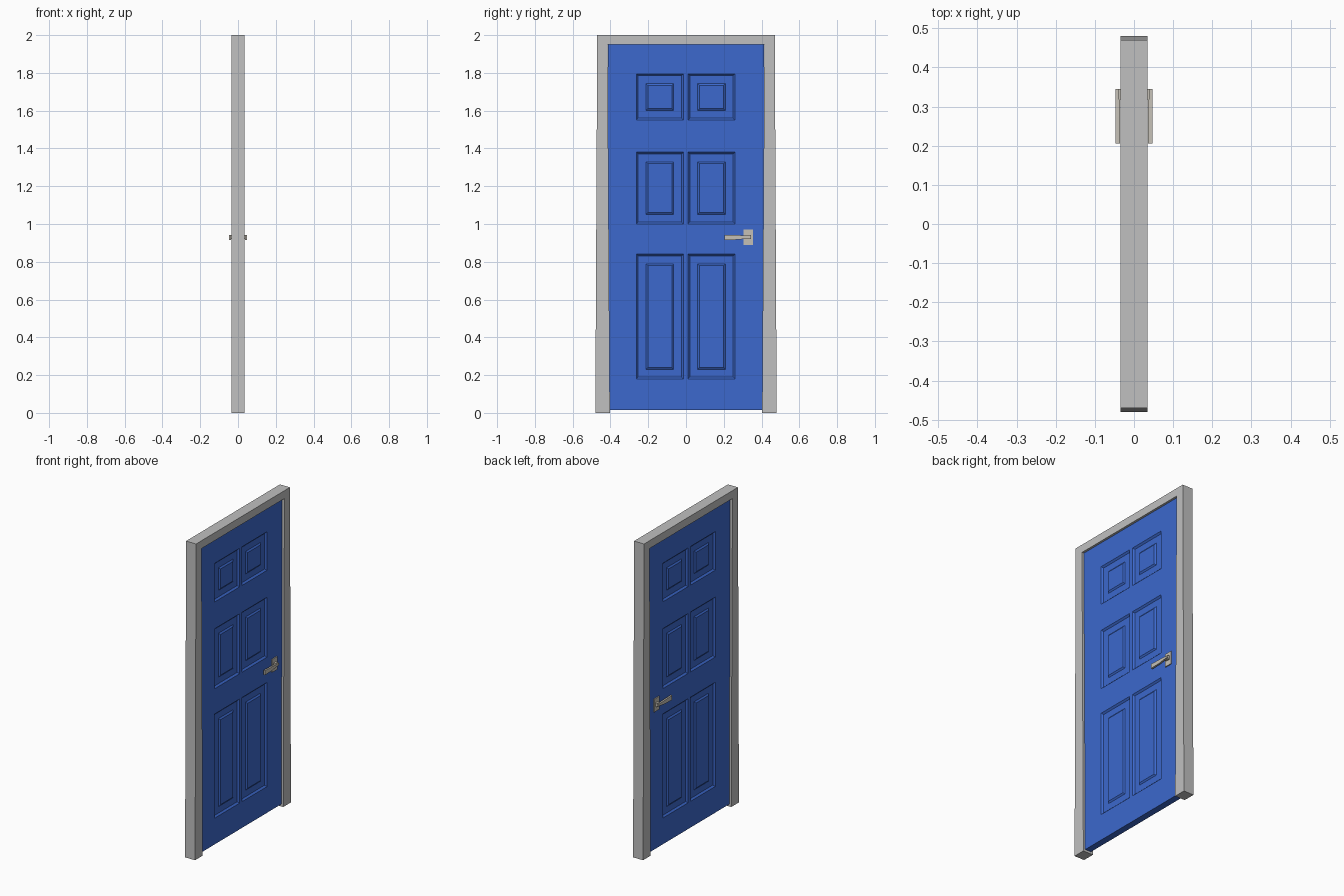
import bpy, bmesh
from mathutils import Vector

if "Cube" in bpy.data.objects:
    bpy.data.objects.remove(bpy.data.objects["Cube"], do_unlink=True)


def material(name, rgb):
    m = bpy.data.materials.new(name)
    m.use_nodes = True
    m.diffuse_color = (*rgb, 1)
    m.node_tree.nodes["Principled BSDF"].inputs["Base Color"].default_value = (*rgb, 1)
    return m


grey = material("frame grey", (0.53, 0.53, 0.53))
blue = material("door blue", (0.045, 0.14, 0.61))
metal = material("handle metal", (0.56, 0.53, 0.47))


def finish(name, bm, mat):
    bmesh.ops.recalc_face_normals(bm, faces=bm.faces)
    mesh = bpy.data.meshes.new(name)
    bm.to_mesh(mesh)
    bm.free()
    mesh.materials.append(mat)
    ob = bpy.data.objects.new(name, mesh)
    bpy.context.collection.objects.link(ob)
    return ob


def prism(name, outline, x0, x1, mat):
    """Extrude a (y, z) outline along x."""
    bm = bmesh.new()
    face = bm.faces.new([bm.verts.new((x0, y, z)) for y, z in outline])
    out = bmesh.ops.extrude_face_region(bm, geom=[face])["geom"]
    for v in out:
        if isinstance(v, bmesh.types.BMVert):
            v.co.x = x1
    return finish(name, bm, mat)


def rect(y0, y1, z0, z1):
    return [(y0, z0), (y1, z0), (y1, z1), (y0, z1)]


# Door frame: one arch whose legs splay slightly towards the floor
half = [(0.403, 0), (0.48, 0), (0.47, 2)]
arch = half + [(-y, z) for y, z in reversed(half)]
arch += [(-0.415, 1.95), (0.415, 1.95)]
prism("door_frame", arch, -0.035, 0.035, grey)

# Door leaf: a slab cut into a grid, with raised panels on both sides
columns = [(-0.263, -0.014), (0.01, 0.26)]
rows = [(0.18, 0.84), (1.0, 1.38), (1.55, 1.795)]
bm = bmesh.new()
bmesh.ops.create_cube(bm, size=1)
for v in bm.verts:
    v.co = Vector((v.co.x * 0.042, v.co.y * 0.826, 0.983 + v.co.z * 1.938))
cuts = [((0, y, 0), (0, 1, 0)) for c in columns for y in c]
cuts += [((0, 0, z), (0, 0, 1)) for r in rows for z in r]
for co, no in cuts:
    bmesh.ops.bisect_plane(bm, geom=bm.verts[:] + bm.edges[:] + bm.faces[:],
                           plane_co=co, plane_no=no)
bmesh.ops.recalc_face_normals(bm, faces=bm.faces)


def is_panel(f):
    c = f.calc_center_median()
    return (abs(f.normal.x) > 0.9
            and any(a < c.y < b for a, b in columns)
            and any(a < c.z < b for a, b in rows))


panels = [f for f in bm.faces if is_panel(f)]
# moulding slope, flat recess, then raised field
for thickness, depth in ((0.01, -0.01), (0.041, 0), (0.01, 0.007)):
    bmesh.ops.inset_individual(bm, faces=panels, thickness=thickness,
                               depth=depth, use_even_offset=True)
finish("door_leaf", bm, blue)

# Lever handle on each side: plate, neck and tapered lever
lever = [(0.205, 0.915), (0.275, 0.917), (0.345, 0.926),
         (0.345, 0.938), (0.275, 0.941), (0.205, 0.943)]
for s, side in ((1, "left"), (-1, "right")):
    prism("handle_plate_" + side, rect(0.304, 0.356, 0.888, 0.97), s * 0.02, s * 0.027, metal)
    prism("handle_neck_" + side, rect(0.318, 0.345, 0.92, 0.943), s * 0.026, s * 0.04, metal)
    prism("handle_lever_" + side, lever, s * 0.036, s * 0.047, metal)
